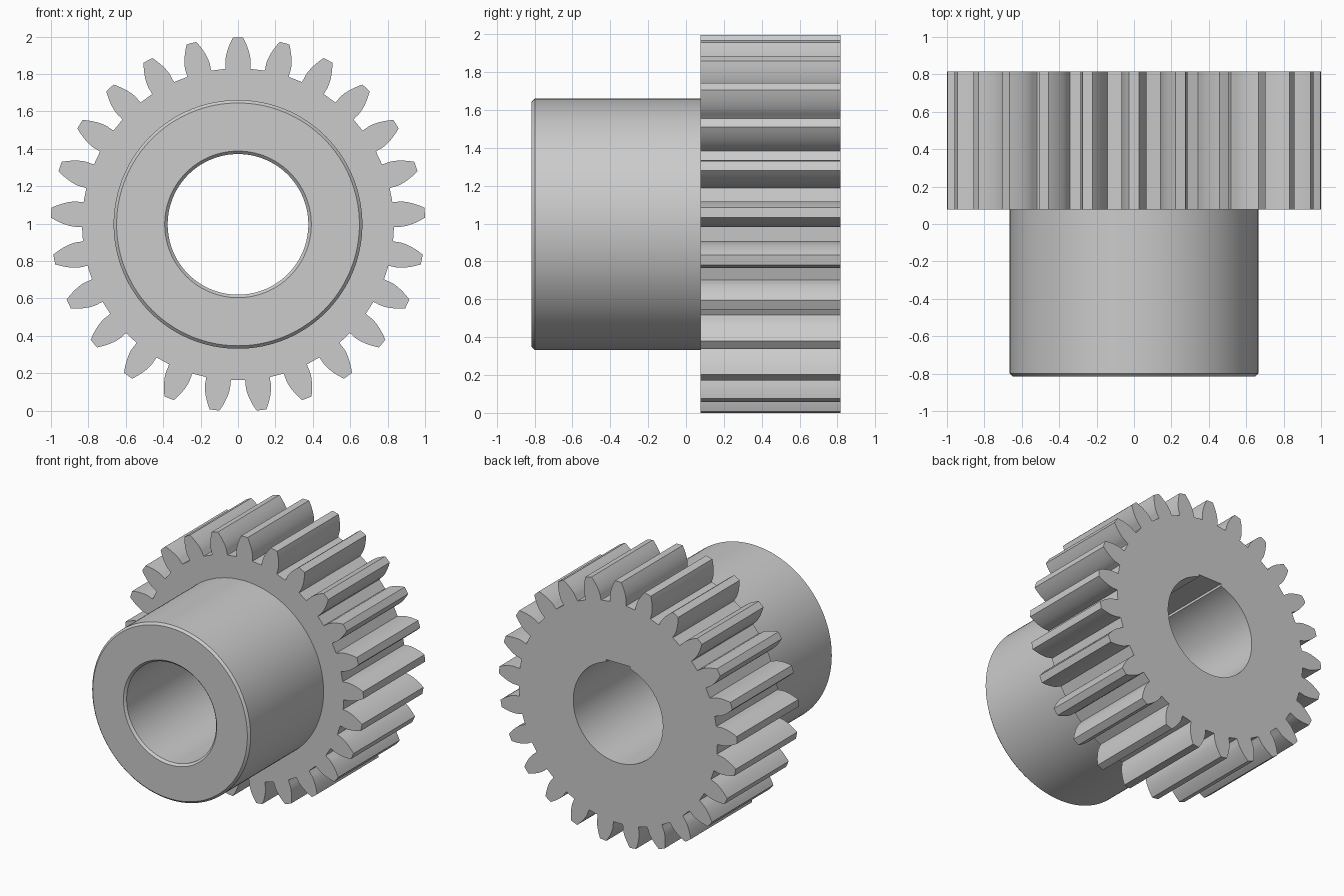
import bpy, bmesh, math

if "Cube" in bpy.data.objects:
    bpy.data.objects.remove(bpy.data.objects["Cube"])

TEETH = 25
R_TIP, R_ROOT = 1.0005, 0.834
MODULE = 2 * R_TIP / (TEETH + 2)
R_PITCH = MODULE * TEETH / 2
R_BASE = R_PITCH * math.cos(math.radians(20))
CZ = 0.996                                   # axle height
FRONT, STEP, BACK = -0.815, 0.077, 0.815     # hub face, gear front, gear back
HUB_R, BORE_R, CH = 0.665, 0.376, 0.016


def make_object(name, bm):
    bmesh.ops.recalc_face_normals(bm, faces=bm.faces[:])
    mesh = bpy.data.meshes.new(name)
    bm.to_mesh(mesh)
    bm.free()
    obj = bpy.data.objects.new(name, mesh)
    bpy.context.collection.objects.link(obj)
    return obj


def lathe(name, profile, sides=128):
    """Closed solid around the y axle from (radius, y) pairs."""
    bm = bmesh.new()
    rings = []
    for r, y in profile:
        rings.append([bm.verts.new((r * math.sin(2 * math.pi * i / sides), y,
                                    CZ + r * math.cos(2 * math.pi * i / sides)))
                      for i in range(sides)])
    for a, b in zip(rings, rings[1:]):
        for i in range(sides):
            j = (i + 1) % sides
            bm.faces.new((a[i], a[j], b[j], b[i]))
    bm.faces.new(rings[0])
    bm.faces.new(rings[-1])
    return make_object(name, bm)


def half_angle(r):
    """Half the tooth's angular thickness at radius r (20 degree involute)."""
    inv = lambda a: math.tan(a) - a
    a = math.acos(min(1, R_BASE / r))
    return math.pi / (2 * TEETH) + inv(math.radians(20)) - inv(a)


def boolean(target, other, operation):
    mod = target.modifiers.new(operation.title(), 'BOOLEAN')
    mod.object, mod.operation, mod.solver = other, operation, 'EXACT'
    bpy.context.view_layer.objects.active = target
    bpy.ops.object.modifier_apply(modifier=mod.name)
    bpy.data.objects.remove(other)


# Toothed wheel: involute outline extruded along the axle
flank = [(R_ROOT, 0.081), (R_ROOT + 0.012, 0.0785)]
for k in range(9):
    r = R_BASE + (R_TIP - R_BASE) * k / 8
    flank.append((r, half_angle(r)))
tooth = [(r, -a) for r, a in flank] + [(R_TIP, 0)] + [(r, a) for r, a in reversed(flank)]
bm = bmesh.new()
outline = []
for t in range(TEETH):
    for r, a in tooth:
        ang = 2 * math.pi * t / TEETH + a
        outline.append(bm.verts.new((r * math.sin(ang), STEP, CZ + r * math.cos(ang))))
face = bm.faces.new(outline)
ext = bmesh.ops.extrude_face_region(bm, geom=[face], use_keep_orig=True)
for v in ext['geom']:
    if isinstance(v, bmesh.types.BMVert):
        v.co.y = BACK
gear = make_object("spur_gear", bm)

# Hub with chamfered front rim
hub = lathe("hub", [(HUB_R - CH, FRONT), (HUB_R, FRONT + CH), (HUB_R, STEP + 0.1)])
boolean(gear, hub, 'UNION')

# Bore, countersunk at the front
bore = lathe("bore_cutter", [(BORE_R + 2 * CH, FRONT - CH), (BORE_R, FRONT + CH),
                             (BORE_R, BACK + 0.1)])
boolean(gear, bore, 'DIFFERENCE')

# Shallow key slot at the top of the bore, open at the back
bm = bmesh.new()
bmesh.ops.create_cube(bm, size=1)
for v in bm.verts:
    v.co = (v.co.x * 0.2, STEP if v.co.y < 0 else BACK + 0.1,
            CZ + (0.2 if v.co.z < 0 else 0.381))
boolean(gear, make_object("key_cutter", bm), 'DIFFERENCE')

# Smooth round walls, crisp edges
bpy.ops.object.select_all(action='DESELECT')
gear.select_set(True)
bpy.context.view_layer.objects.active = gear
bpy.ops.object.shade_smooth_by_angle(angle=math.radians(20))
